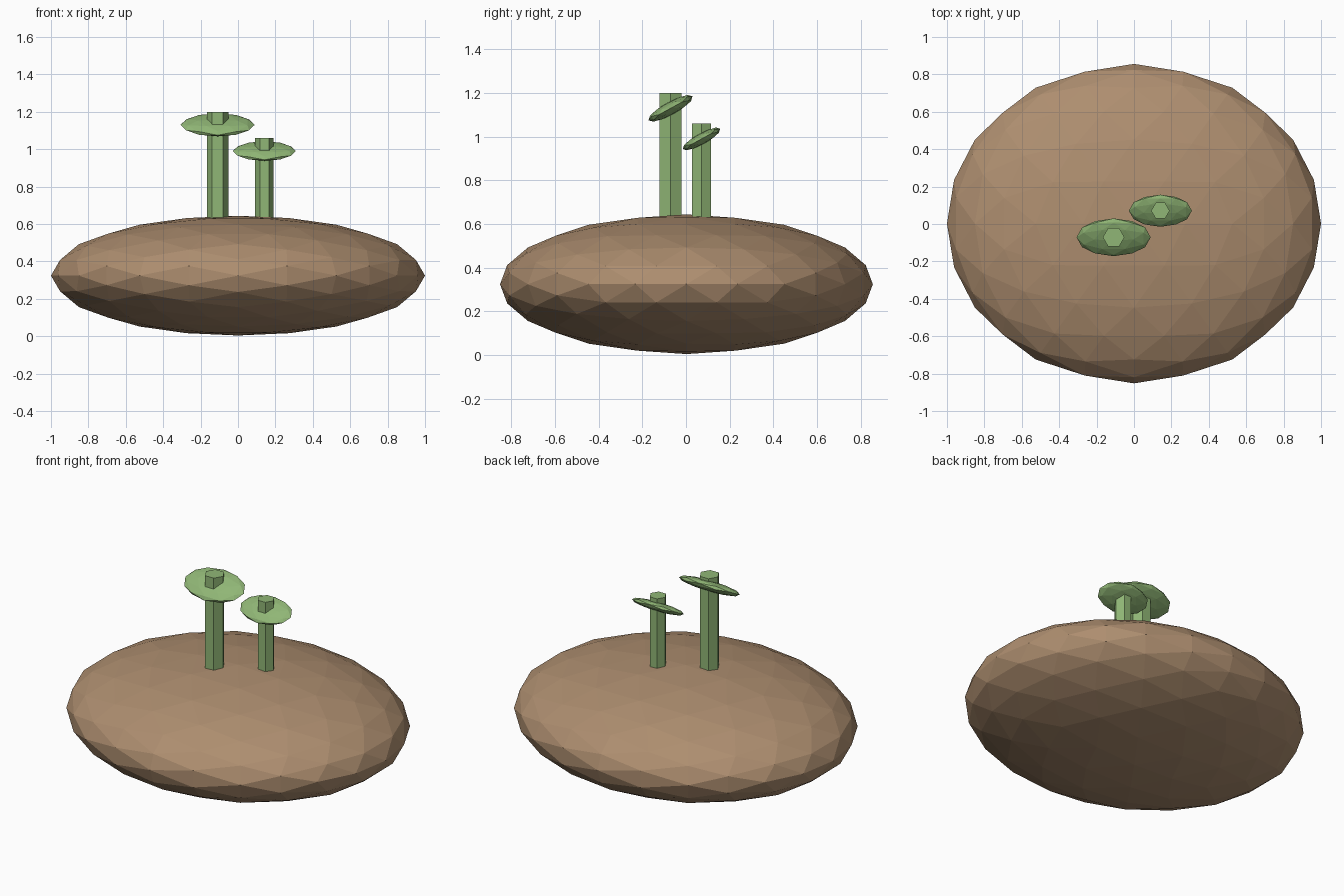
import bpy, bmesh
from mathutils import Matrix, Vector

cube = bpy.data.objects.get("Cube")
if cube:
    bpy.data.objects.remove(cube)


def material(name, color):
    mat = bpy.data.materials.new(name)
    mat.use_nodes = True
    mat.diffuse_color = (*color, 1)
    mat.node_tree.nodes["Principled BSDF"].inputs["Base Color"].default_value = (*color, 1)
    return mat


brown = material("earthy brown", (0.42, 0.27, 0.16))
green = material("sprout green", (0.28, 0.47, 0.18))


def add_object(name, bm, mat):
    mesh = bpy.data.meshes.new(name)
    bmesh.ops.recalc_face_normals(bm, faces=bm.faces)
    bm.to_mesh(mesh)
    bm.free()
    mesh.materials.append(mat)
    obj = bpy.data.objects.new(name, mesh)
    bpy.context.collection.objects.link(obj)
    return obj


def faceted_ellipsoid(name, center, radii, levels, mat, tilt=0):
    """Icosahedron with edges square to the axes, subdivided onto a sphere."""
    bm = bmesh.new()
    golden = (1 + 5 ** 0.5) / 2
    for a in (-1, 1):
        for b in (-golden, golden):
            for corner in ((a, 0, b), (b, a, 0), (0, b, a)):
                bm.verts.new(Vector(corner).normalized())
    bmesh.ops.convex_hull(bm, input=bm.verts)
    for _ in range(levels):
        bmesh.ops.subdivide_edges(bm, edges=bm.edges[:], cuts=1, use_grid_fill=True)
        for v in bm.verts:
            v.co.normalize()
    bm.transform(Matrix.Translation(center) @ Matrix.Rotation(tilt, 4, "X")
                 @ Matrix.Diagonal((*radii, 1)))
    return add_object(name, bm, mat)


def stem(name, x, y, radius, bottom, top):
    bm = bmesh.new()
    bmesh.ops.create_cone(bm, cap_ends=True, segments=6, radius1=radius,
                          radius2=radius, depth=top - bottom)
    # Corners point along x
    if max(v.co.x for v in bm.verts) < radius * 0.95:
        bm.transform(Matrix.Rotation(0.5236, 4, "Z"))
    bm.transform(Matrix.Translation((x, y, (top + bottom) / 2)))
    return add_object(name, bm, green)


# Rounded tuber body
faceted_ellipsoid("tuber_body", (0, 0.002, 0.324), (1, 0.854, 0.32), 2, brown)

# Two sprouts, each a six-sided stem through a tilted leaf
for side, x, y, top, size in (("right", -0.109, -0.071, 1.2, 1),
                              ("left", 0.141, 0.071, 1.06, 0.85)):
    stem(side + "_stem", x, y, 0.058 * size, 0.5, top)
    faceted_ellipsoid(side + "_leaf", (x, y, top - 0.07),
                      (0.198 * size, 0.115 * size, 0.031 * size), 1, green, tilt=0.5)
